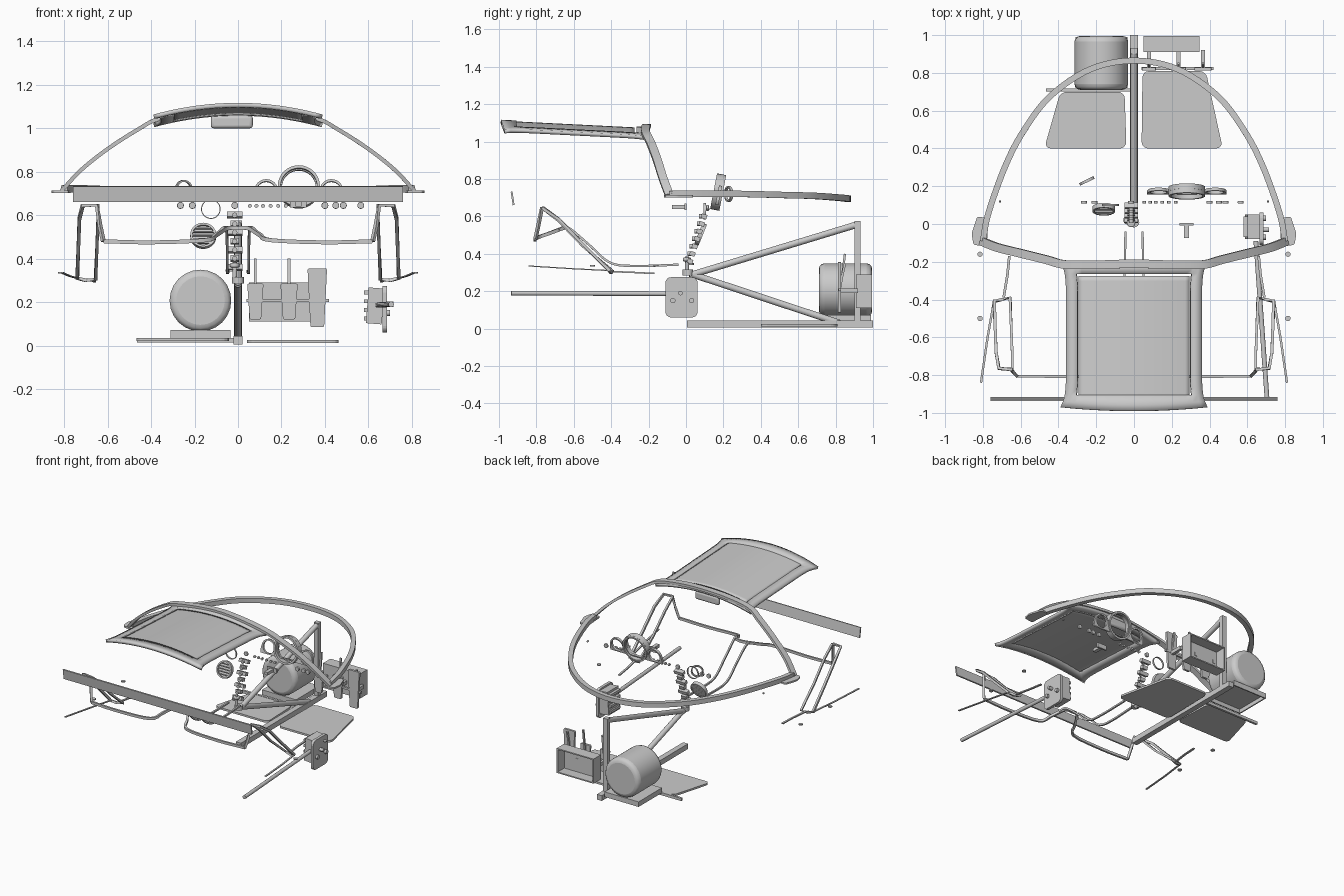
import bpy, bmesh, math
from mathutils import Vector, Matrix, Euler

cube = bpy.data.objects.get("Cube")
if cube:
    bpy.data.objects.remove(cube, do_unlink=True)


def finish(name, bm, smooth=False, bevel=0, solid=0):
    bmesh.ops.recalc_face_normals(bm, faces=bm.faces)
    me = bpy.data.meshes.new(name)
    bm.to_mesh(me)
    bm.free()
    ob = bpy.data.objects.new(name, me)
    bpy.context.collection.objects.link(ob)
    if solid:
        ob.modifiers.new("Solid", 'SOLIDIFY').thickness = solid
    if bevel:
        mod = ob.modifiers.new("Bevel", 'BEVEL')
        mod.width, mod.segments, mod.limit_method = bevel, 3, 'ANGLE'
        mod.angle_limit = math.radians(50)
    if smooth:
        bpy.ops.object.select_all(action='DESELECT')
        ob.select_set(True)
        bpy.context.view_layer.objects.active = ob
        bpy.ops.object.shade_smooth_by_angle(angle=math.radians(40))
    return ob


def place(loc, rot):
    return Matrix.Translation(loc) @ Euler(rot).to_matrix().to_4x4()


def box(name, lo, hi, rot=(0, 0, 0), bevel=0):
    lo, hi = Vector(lo), Vector(hi)
    bm = bmesh.new()
    bmesh.ops.create_cube(bm, size=1)
    bmesh.ops.scale(bm, vec=hi - lo, verts=bm.verts)
    bm.transform(place((lo + hi) / 2, rot))
    return finish(name, bm, bevel > 0, bevel)


def cylinder(name, loc, r, depth, rot=(math.pi / 2, 0, 0), bevel=0, sides=24):
    bm = bmesh.new()
    bmesh.ops.create_cone(bm, cap_ends=True, segments=sides, radius1=r, radius2=r, depth=depth)
    bm.transform(place(loc, rot))
    return finish(name, bm, True, bevel)


def ring(name, loc, outer, inner, depth, rot=(math.pi / 2, 0, 0), sides=32):
    bm = bmesh.new()
    section = [(outer, -depth / 2), (outer, depth / 2), (inner, depth / 2), (inner, -depth / 2)]
    loops = [[bm.verts.new((r * math.cos(a), r * math.sin(a), z)) for r, z in section]
             for a in (math.tau * i / sides for i in range(sides))]
    for i in range(sides):
        bridge(bm, loops[i - 1], loops[i])
    bm.transform(place(loc, rot))
    return finish(name, bm, True)


def bridge(bm, a, b):
    n = len(a)
    for j in range(n):
        bm.faces.new((a[j], a[(j + 1) % n], b[(j + 1) % n], b[j]))


def prism(name, pts, axis, start, end, corner=0):
    # Polygon with rounded corners, extruded along one axis
    to3d = {'x': lambda u, v: (start, u, v), 'y': lambda u, v: (u, start, v),
            'z': lambda u, v: (u, v, start)}[axis]
    bm = bmesh.new()
    face = bm.faces.new([bm.verts.new(to3d(u, v)) for u, v in pts])
    if corner:
        bmesh.ops.bevel(bm, geom=bm.verts[:], offset=corner, segments=4, profile=0.5,
                        affect='VERTICES')
    res = bmesh.ops.extrude_face_region(bm, geom=bm.faces[:])
    move = Vector([(end - start) * (axis == k) for k in 'xyz'])
    bmesh.ops.translate(bm, vec=move, verts=[v for v in res['geom'] if isinstance(v, bmesh.types.BMVert)])
    return finish(name, bm)


def spline(pts, steps=6):
    p = [Vector(q) for q in pts]
    p = [2 * p[0] - p[1]] + p + [2 * p[-1] - p[-2]]
    out = []
    for a, b, c, d in zip(p, p[1:], p[2:], p[3:]):
        for i in range(steps):
            t = i / steps
            out.append(0.5 * (2 * b + (c - a) * t + (2 * a - 5 * b + 4 * c - d) * t * t
                              + (3 * b - a - 3 * c + d) * t ** 3))
    return out + [p[-2]]


def sweep(name, pts, w, h, up=(0, 0, 1), sides=4):
    # Rectangular strip, or a round tube when sides is larger
    pts = [Vector(p) for p in pts]
    bm = bmesh.new()
    loops = []
    for i, p in enumerate(pts):
        t = (pts[min(i + 1, len(pts) - 1)] - pts[max(i - 1, 0)]).normalized()
        side = t.cross(Vector(up)).normalized()
        nrm = side.cross(t)
        k = math.sqrt(2) if sides == 4 else 1
        angles = [math.tau * (j + 0.5) / sides for j in range(sides)]
        loops.append([bm.verts.new(p + side * (w / 2 * k * math.cos(a)) + nrm * (h / 2 * k * math.sin(a)))
                      for a in angles])
    for a, b in zip(loops, loops[1:]):
        bridge(bm, a, b)
    bm.faces.new(loops[0])
    bm.faces.new(loops[-1])
    return finish(name, bm, True)


def mirrored(half):
    return [(-x, y, z) for x, y, z in half] + [(x, y, z) for x, y, z in half[-2::-1]]


# Windscreen hoop and cabin arch
hoop = [(0.8, -0.09, 0.72), (0.77, 0.06, 0.722), (0.68, 0.31, 0.72), (0.58, 0.5, 0.715),
        (0.44, 0.68, 0.71), (0.23, 0.82, 0.70), (0, 0.865, 0.695)]
sweep("windscreen_hoop", spline(mirrored(hoop)), 0.032, 0.034)
arch = [(0.81, -0.09, 0.715), (0.72, -0.125, 0.81), (0.6, -0.155, 0.905), (0.46, -0.19, 0.995),
        (0.36, -0.215, 1.045), (0.18, -0.215, 1.075), (0, -0.21, 1.085)]
sweep("cabin_arch", spline(mirrored(arch)), 0.018, 0.045, up=(0, 1, 0))


# Roof frame and panel
def roof(name, half, y0, y1, lift, hole):
    bm = bmesh.new()
    bmesh.ops.create_grid(bm, x_segments=24, y_segments=24, size=1)
    if hole:
        inner = [f for f in bm.faces if max(map(abs, f.calc_center_median()[:2])) < 10 / 12]
        bmesh.ops.delete(bm, geom=inner, context='FACES')
    for v in bm.verts:
        s, t = v.co.x, v.co.y
        x = s * (half + (0.03 * t ** 8 if hole else 0))
        y = y0 + (y1 - y0) * (t + 1) / 2 - (0.02 * (1 - s * s) if hole and t < -0.9 else 0)
        v.co = (x, y, 1.11 + lift - 0.05 * (y + 0.95) - 0.045 * (x / 0.36) ** 2)
    finish(name, bm, True, solid=0.02 if hole else 0.008)


roof("roof_frame", 0.36, -0.97, -0.2, 0.005, True)
roof("roof_panel", 0.295, -0.925, -0.275, 0, False)
box("rear_view_mirror", (-0.125, -0.225, 1.0), (0.068, -0.195, 1.06), bevel=0.014)

# Front cross rail
box("front_cross_rail", (-0.76, -0.932, 0.66), (0.76, -0.922, 0.733), rot=(0.15, 0, 0))

# Mirrored side trim, sill strips and fasteners
for s, side in ((1, "left"), (-1, "right")):
    def flip(pts):
        return [(x * s, y, z) for x, y, z in pts]
    sweep("outer_trim_" + side, flip([(0.7, -0.4, 0.3), (0.74, -0.41, 0.31), (0.735, -0.55, 0.45),
          (0.73, -0.68, 0.585), (0.715, -0.765, 0.645), (0.65, -0.77, 0.645),
          (0.635, -0.79, 0.55), (0.62, -0.805, 0.48)]), 0.016, 0.016)
    sweep("inner_trim_" + side, flip([(0.7, -0.4, 0.3), (0.656, -0.39, 0.305),
          (0.65, -0.55, 0.44), (0.645, -0.68, 0.575), (0.645, -0.77, 0.645)]), 0.014, 0.014)
    sweep("floor_strip_" + side, flip([(0.69, -0.39, 0.305), (0.67, -0.27, 0.3), (0.66, -0.17, 0.295)]),
          0.014, 0.008)
    sweep("sill_strip_" + side, flip([(0.81, -0.84, 0.335), (0.775, -0.6, 0.32), (0.74, -0.4, 0.31)]),
          0.012, 0.006)
    sweep("tunnel_strip_" + side, spline(flip([(0.08, -0.68, 0.53), (0.055, -0.63, 0.54), (0.05, -0.52, 0.45),
          (0.05, -0.41, 0.355), (0.05, -0.28, 0.335), (0.045, -0.04, 0.342)])), 0.012, 0.012)
    prism("hoop_tab_" + side, [(0.78 * s, -0.12), (0.85 * s, -0.11), (0.86 * s, -0.05), (0.83 * s, 0.04),
          (0.77 * s, 0.03)], 'z', 0.702, 0.714, 0.01)
    for y, z in ((-0.16, 0.335), (-0.5, 0.335)):
        cylinder("fastener_" + side, (0.815 * s, y, z), 0.014, 0.008, (0, 0, 0), sides=12)
    cylinder("dash_pin_" + side, (0.71 * s, 0.12, 0.64), 0.006, 0.01, sides=8)

cross = [(0.62, -0.805, 0.48), (0.4, -0.807, 0.475), (0.15, -0.8, 0.485), (0.1, -0.73, 0.51),
         (0.05, -0.65, 0.54), (0, -0.64, 0.54)]
sweep("cross_trim", spline(mirrored(cross), 4), 0.014, 0.018)

# Chassis spine truss
box("spine_beam", (-0.02, 0.005, 0.005), (0.02, 1.0, 0.043))
box("spine_post", (-0.018, 0.9, 0.02), (0.018, 0.933, 0.575))
sweep("upper_brace", [(0, 0.02, 0.285), (0, 0.91, 0.555)], 0.036, 0.036, sides=16)
sweep("lower_brace", [(0, 0.02, 0.295), (0, 0.82, 0.03)], 0.036, 0.036, sides=16)
cylinder("spine_pivot", (0, 0.01, 0.3), 0.028, 0.03, (0, 0, 0))

# Floor pads
prism("right_floor_pad", [(-0.39, 0.7), (-0.05, 0.7), (-0.04, 0.4), (-0.475, 0.4)], 'z', 0.02, 0.034, 0.035)
prism("left_floor_pad", [(0.045, 0.81), (0.38, 0.81), (0.47, 0.4), (0.04, 0.4)], 'z', 0.012, 0.026, 0.035)
box("floor_cross_bar", (-0.465, 0.702, 0.015), (-0.02, 0.718, 0.035))


# Motor on its tray
def tray(name, lo, hi, open_dir):
    bm = bmesh.new()
    bmesh.ops.create_cube(bm, size=1)
    bm.normal_update()
    gone = [f for f in bm.faces if f.normal.dot(Vector(open_dir)) > 0.9]
    bmesh.ops.delete(bm, geom=gone, context='FACES')
    lo, hi = Vector(lo), Vector(hi)
    bmesh.ops.scale(bm, vec=hi - lo, verts=bm.verts)
    bmesh.ops.translate(bm, vec=(lo + hi) / 2, verts=bm.verts)
    finish(name, bm, solid=0.012)


cylinder("motor", (-0.173, 0.853, 0.207), 0.142, 0.285, bevel=0.03)
tray("motor_tray", (-0.31, 0.72, 0.035), (-0.035, 0.99, 0.072), (0, 0, -1))

# Pedal box and pedals
tray("pedal_box", (0.05, 0.91, 0.11), (0.348, 0.995, 0.29), (0, 1, 0))
box("pedal_shaft", (0.04, 0.815, 0.2), (0.42, 0.83, 0.215))
for x, w, z0, z1, top in ((0.08, 0.075, 0.12, 0.285, 0.4), (0.235, 0.08, 0.12, 0.285, 0.4),
                          (0.365, 0.09, 0.085, 0.355, 0.35)):
    prism("pedal", [(x - w / 2, z1), (x + w / 2, z1), (x + w * 0.35, z0), (x - w * 0.35, z0)],
          'y', 0.812, 0.828, 0.008)
    sweep("pedal_arm", [(x, 0.82, 0.2), (x, 0.835, 0.28), (x, 0.85, top)], 0.012, 0.012, (0, 1, 0))
    box("pedal_link", (x - 0.01, 0.83, 0.19), (x + 0.01, 0.92, 0.215))

# Instrument cluster: lobed plate with three dial holes
dials = [(0.13, 0.71, 0.055), (0.28, 0.73, 0.097), (0.43, 0.71, 0.055)]
outline = [(0.49, 0.66), (0.07, 0.66)]
for i in range(61):
    x = 0.07 + 0.007 * i
    outline.append((x, max([0.69] + [c + math.sqrt(max(r * r - (x - a) ** 2, 0))
                                     for a, c, r in dials if abs(x - a) < r])))
holes = [[(a + 0.8 * r * math.cos(t), max(c + 0.8 * r * math.sin(t), 0.668))
          for t in (math.tau * k / 32 for k in range(32))] for a, c, r in dials]
cu = bpy.data.curves.new("instrument_plate", 'CURVE')
cu.dimensions, cu.fill_mode, cu.extrude = '2D', 'BOTH', 0.008
for loop in [outline] + holes:
    sp = cu.splines.new('POLY')
    sp.points.add(len(loop) - 1)
    for pt, (u, v) in zip(sp.points, loop):
        pt.co = (u, v - 0.73, 0, 1)
    sp.use_cyclic_u = True
plate = bpy.data.objects.new("instrument_plate", cu)
bpy.context.collection.objects.link(plate)
lean = math.radians(79)
plate.matrix_world = place((0, 0.178, 0.73), (lean, 0, 0))
bpy.ops.object.select_all(action='DESELECT')
plate.select_set(True)
bpy.context.view_layer.objects.active = plate
bpy.ops.object.convert(target='MESH')
ring("dial_hood", (0.28, 0.172, 0.73), 0.097, 0.084, 0.05, (lean, 0, 0))

# Dash rings, round vent and switches
ring("side_vent_ring", (-0.25, 0.228, 0.72), 0.042, 0.034, 0.015, (math.pi / 2, 0, 0.45))
ring("dash_ring", (-0.125, 0.1, 0.628), 0.045, 0.041, 0.012)
tilt = math.radians(68)
ring("round_vent_rim", (-0.16, 0.078, 0.505), 0.06, 0.05, 0.025, (tilt, 0, 0))
cylinder("round_vent_back", (-0.16, 0.084, 0.505), 0.054, 0.008, (tilt, 0, 0))
for k in range(-2, 3):
    h = 0.05 * math.sqrt(1 - (k * 0.36) ** 2)
    bm = bmesh.new()
    bmesh.ops.create_cube(bm, size=1)
    bmesh.ops.scale(bm, vec=(2 * h, 0.006, 0.02), verts=bm.verts)
    bm.transform(place((-0.16, 0.078, 0.505), (tilt, 0, 0)) @ Matrix.Translation((0, 0.018 * k, 0)))
    finish("vent_slat", bm)
for x in (-0.265, -0.21, -0.015, 0.4, 0.45, 0.485, 0.565):
    cylinder("dash_knob", (x, 0.115, 0.645), 0.016, 0.014, bevel=0.003, sides=16)
for x in (0.055, 0.085, 0.115, 0.15, 0.185, 0.22):
    cylinder("dash_button", (x, 0.115, 0.643), 0.009, 0.012, sides=12)

# Steering column bracket
box("column_bracket", (0.24, -0.008, 0.635), (0.316, 0.004, 0.668))
box("column_stalk", (0.265, -0.075, 0.64), (0.292, -0.005, 0.662))

# Centre console stack
for i in range(7):
    f = i / 6
    y, z = 0.1 - 0.075 * f, 0.6 - 0.24 * f
    w = 0.036 if i % 2 == 0 else 0.02
    box("console_switch", (-0.015 - w, y - 0.018, z - 0.012), (-0.015 + w, y + 0.012, z + 0.012), (-0.3, 0, 0))
    cylinder("console_knob", (-0.015, y - 0.02, z), 0.012, 0.02, sides=12)
cylinder("shift_lever", (-0.015, 0.005, 0.34), 0.011, 0.09, (0, 0, 0))
cylinder("shift_knob", (-0.015, 0.005, 0.37), 0.022, 0.02, (0, 0, 0), bevel=0.006)
cylinder("console_cup", (-0.035, 0.02, 0.345), 0.022, 0.01, (0, 0, 0))

# Side lever housing and its rod
prism("lever_plate", [(-0.11, 0.275), (0.062, 0.275), (0.062, 0.06), (-0.11, 0.06)], 'x', 0.665, 0.685, 0.03)
box("lever_housing", (0.595, -0.08, 0.1), (0.668, 0.05, 0.265), rot=(0, 0.08, 0))
for z in (0.115, 0.155, 0.195, 0.235):
    box("housing_rib", (0.58, -0.07, z), (0.6, 0.04, z + 0.018))
for y in (-0.07, 0.03):
    cylinder("housing_bolt", (0.69, y, 0.15), 0.014, 0.02, (0, math.pi / 2, 0), sides=12)
cylinder("housing_pin", (0.695, -0.03, 0.19), 0.012, 0.04, (0, math.pi / 2, 0), sides=12)
sweep("lever_rod", [(0.645, -0.09, 0.187), (0.705, -0.935, 0.19)], 0.026, 0.026, sides=12)
